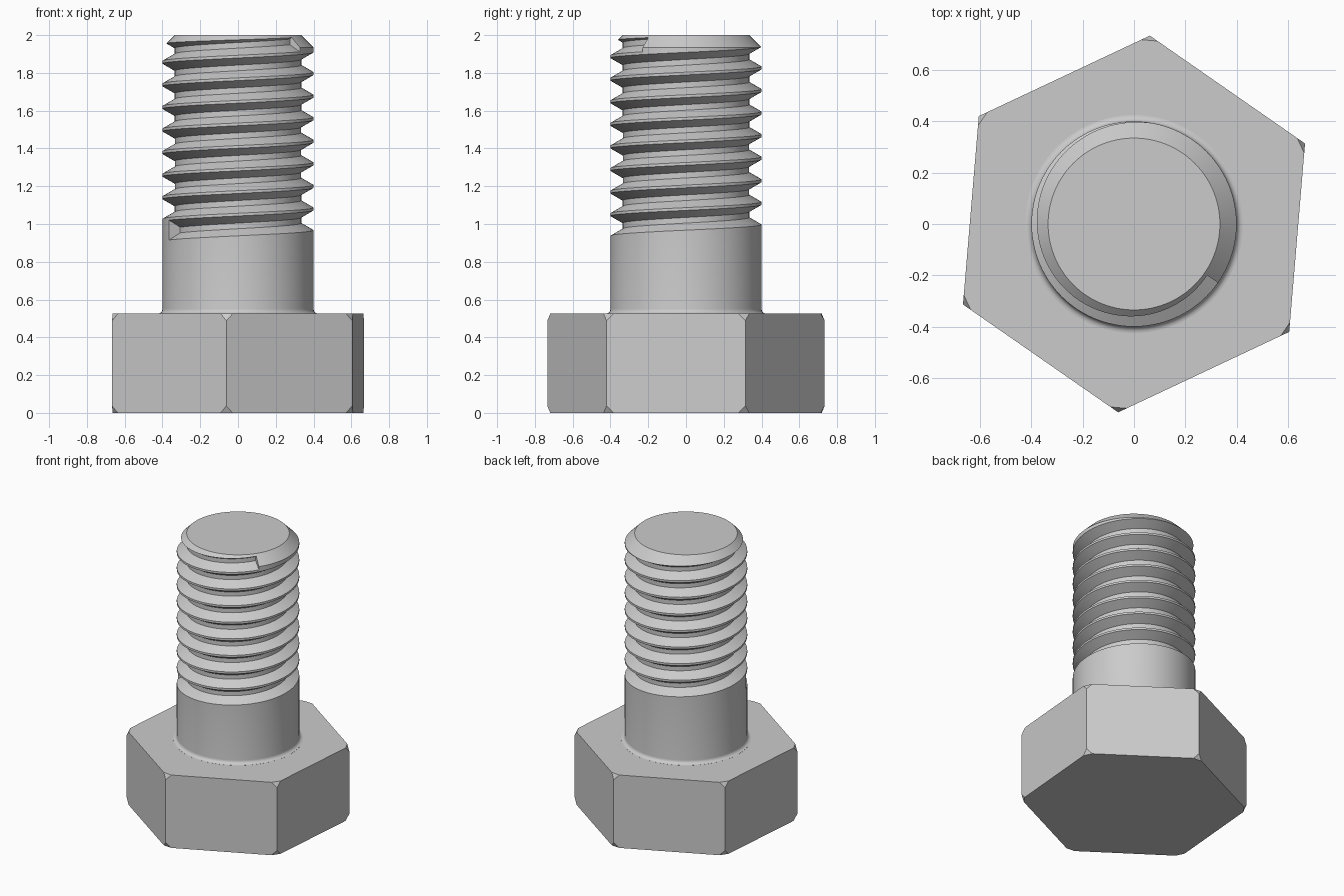
import bpy, bmesh, math
from math import sin, cos, pi, radians

if "Cube" in bpy.data.objects:
    bpy.data.objects.remove(bpy.data.objects["Cube"])

SEG = 96                      # facets per turn
R, ROOT = 0.40, 0.335         # shank and thread root radius
PITCH = 0.1195
HEAD_R, HEAD_H, HEAD_ROT = 0.737, 0.525, radians(25.2)

steel = bpy.data.materials.new("steel grey")
steel.diffuse_color = (0.6, 0.6, 0.6, 1)
steel.use_nodes = True
steel.node_tree.nodes["Principled BSDF"].inputs["Base Color"].default_value = steel.diffuse_color


def make_object(name, bm):
    bmesh.ops.recalc_face_normals(bm, faces=bm.faces)
    mesh = bpy.data.meshes.new(name)
    bm.to_mesh(mesh)
    bm.free()
    mesh.materials.append(steel)
    obj = bpy.data.objects.new(name, mesh)
    bpy.context.collection.objects.link(obj)
    return obj


def loft(name, sections, smooth=True):
    """Closed solid through equal-sized loops of points, capped at both ends."""
    bm = bmesh.new()
    loops = [[bm.verts.new(p) for p in s] for s in sections]
    n = len(loops[0])
    for a, b in zip(loops, loops[1:]):
        for i in range(n):
            j = (i + 1) % n
            bm.faces.new((a[i], a[j], b[j], b[i])).smooth = smooth
    bm.faces.new(loops[0])
    bm.faces.new(loops[-1])
    return make_object(name, bm)


def ring(r, z, n=SEG, rot=0.0):
    return [(r * cos(rot + 2 * pi * i / n), r * sin(rot + 2 * pi * i / n), z)
            for i in range(n)]


def boolean(target, other, operation):
    mod = target.modifiers.new(operation.lower(), 'BOOLEAN')
    mod.operation, mod.object, mod.solver = operation, other, 'EXACT'
    bpy.context.view_layer.objects.active = target
    bpy.ops.object.modifier_apply(modifier=mod.name)
    bpy.data.objects.remove(other, do_unlink=True)


# hexagonal head with its corners cut off
bm = bmesh.new()
low, high = ([bm.verts.new(p) for p in ring(HEAD_R, z, 6, HEAD_ROT)] for z in (0, HEAD_H))
bm.faces.new(low)
bm.faces.new(high)
for i in range(6):
    j = (i + 1) % 6
    bm.faces.new((low[i], low[j], high[j], high[i]))
bmesh.ops.recalc_face_normals(bm, faces=bm.faces)
bmesh.ops.bevel(bm, geom=bm.verts[:], offset=0.037, offset_type='OFFSET',
                segments=1, profile=0.5, affect='VERTICES')
bolt = make_object("bolt", bm)

# shank: rooted in the head, fillet at the base, chamfer at the tip
F = 0.025
profile = [(R + F, 0.42)]
profile += [(R + F - F * sin(a), HEAD_H + 0.0005 + F - F * cos(a))
            for a in (radians(15 * k) for k in range(7))]
profile += [(R, 2 - (R - ROOT)), (ROOT, 2)]
shank = loft("shank", [ring(r, z) for r, z in profile])

# helical groove: 60 degree V with flat root, ending in radial walls
START, TURNS, Z0 = radians(204), 8 + 121 / 360, 0.968
OUTER = R + 0.008
half_root = PITCH / 8
half_outer = half_root + (OUTER - ROOT) * math.tan(radians(30))
steps = round(TURNS * SEG)
sections = []
for k in range(steps + 1):
    t = TURNS * k / steps
    a, z = START + 2 * pi * t, Z0 + PITCH * t
    sections.append([(r * cos(a), r * sin(a), z + dz) for r, dz in
                     ((ROOT, -half_root), (OUTER, -half_outer),
                      (OUTER, half_outer), (ROOT, half_root))])
groove = loft("thread_groove", sections)

boolean(shank, groove, 'DIFFERENCE')
boolean(bolt, shank, 'UNION')

# smooth round surfaces, crisp edges
bm = bmesh.new()
bm.from_mesh(bolt.data)
for f in bm.faces:
    f.material_index = 0
    if abs(f.normal.z) > 0.9999:
        f.smooth = False
for e in bm.edges:
    e.smooth = len(e.link_faces) == 2 and e.calc_face_angle(pi) < radians(28)
bm.to_mesh(bolt.data)
bm.free()
bolt.data.materials.clear()
bolt.data.materials.append(steel)
